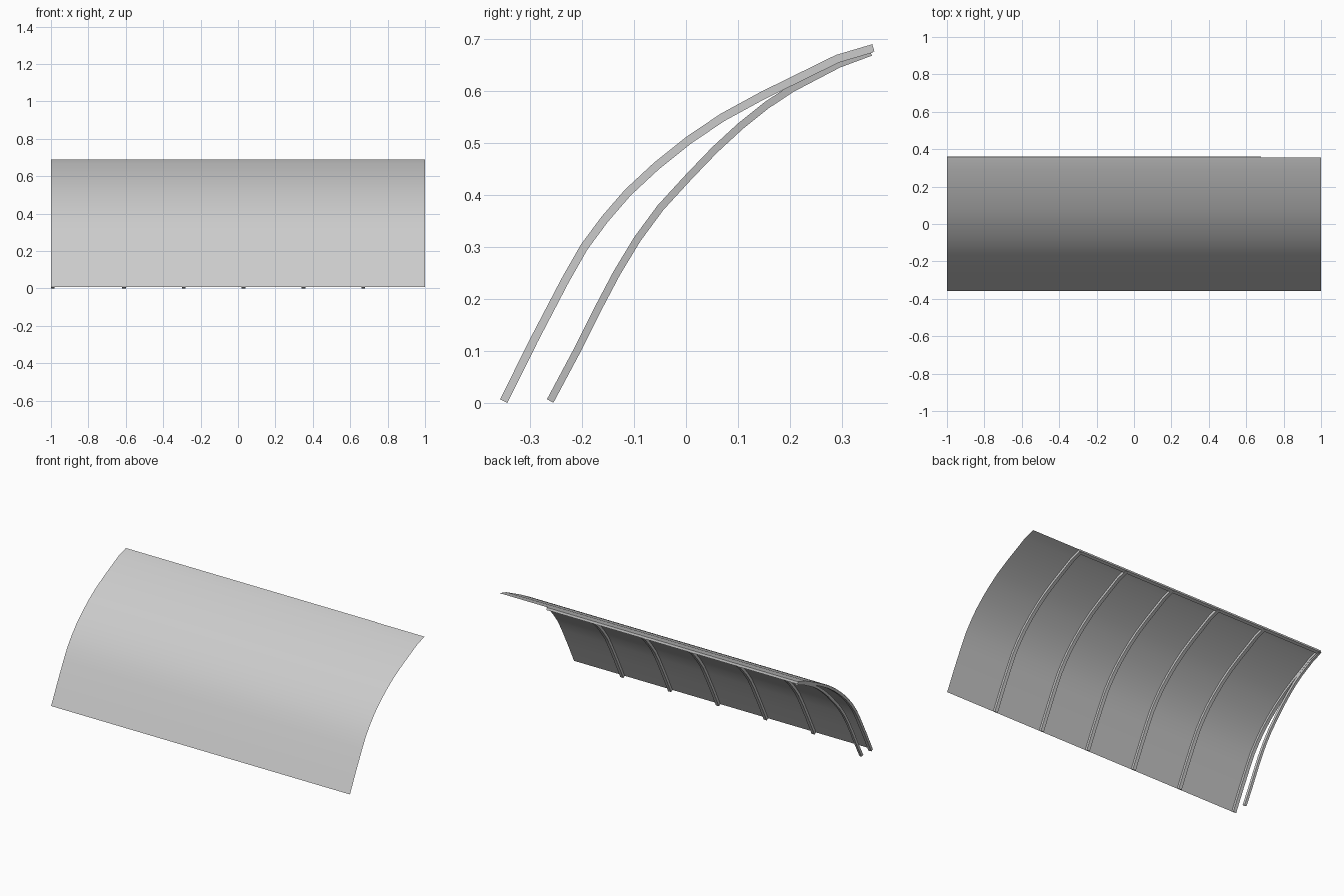
import bpy
from mathutils import Vector

if "Cube" in bpy.data.objects:
    bpy.data.objects.remove(bpy.data.objects["Cube"])

# Outer curve of the panel and curve of the loose end rib, as (y, z)
PANEL = [(-.358, .008), (-.30, .125), (-.24, .240), (-.203, .305), (-.163, .359),
         (-.118, .411), (-.0625, .4625), (0, .5125), (.066, .557), (.143, .599),
         (.2875, .670), (.355, .690)]
LOOSE = [(-.268, .008), (-.22, .098), (-.18, .178), (-.14, .254), (-.10, .320),
         (-.055, .381), (0, .441), (.05, .493), (.10, .539), (.15, .579),
         (.20, .612), (.29, .659), (.352, .682)]


def offset(points, d):
    """Shift a curve by d towards its inner (lower back) side."""
    pts = [Vector(p) for p in points]
    out = []
    for i, p in enumerate(pts):
        t = (pts[min(i + 1, len(pts) - 1)] - pts[max(i - 1, 0)]).normalized()
        out.append(p + Vector((t.y, -t.x)) * d)
    return out


def make(name, verts, faces, smooth=True):
    mesh = bpy.data.meshes.new(name)
    mesh.from_pydata(verts, [], faces)
    mesh.update()
    ob = bpy.data.objects.new(name, mesh)
    bpy.context.collection.objects.link(ob)
    if smooth:
        bpy.context.view_layer.objects.active = ob
        ob.select_set(True)
        bpy.ops.object.shade_smooth_by_angle(angle=0.6)
        ob.select_set(False)
    return ob


def rib(name, points, x, width, depth, inner_width=None):
    """Rectangular bar swept along a curve, centred on x."""
    a, b = width / 2, (inner_width or width) / 2
    verts, faces = [], []
    for o, i in zip(offset(points, .0008), offset(points, depth)):
        verts += [(x - a, *o), (x + a, *o), (x + b, *i), (x - b, *i)]
    n = len(points)
    for k in range(n - 1):
        for j in range(4):
            m = (j + 1) % 4
            faces.append((4*k + j, 4*k + m, 4*k + 4 + m, 4*k + 4 + j))
    faces += [(3, 2, 1, 0), tuple(range(4*n - 4, 4*n))]
    return make(name, verts, faces)


# Thin curved roof panel
verts = [(x, y, z) for y, z in PANEL for x in (-1, 1)]
faces = [(2*i, 2*i + 1, 2*i + 3, 2*i + 2) for i in range(len(PANEL) - 1)]
make("curved_panel", verts, faces)

# Supporting ribs under the panel
for n, x in enumerate((-.99, -.61, -.29, .03, .35, .67)):
    rib(f"support_rib_{n + 1}", PANEL, x, .02, .0165)

# Loose rib hanging inside the left end
rib("loose_end_rib", LOOSE, -.99, .02, .015, .014)

# Rail along the top edge, tying the ribs together
edge = [(.340, .6845), (.358, .690)]
o, i = edge, offset(edge, .014)
verts = [(x, *p) for x in (-1, .68) for p in (o[0], o[1], i[1], i[0])]
make("top_rail", verts, [(0, 1, 2, 3), (7, 6, 5, 4), (0, 4, 5, 1),
                         (1, 5, 6, 2), (2, 6, 7, 3), (3, 7, 4, 0)], False)
